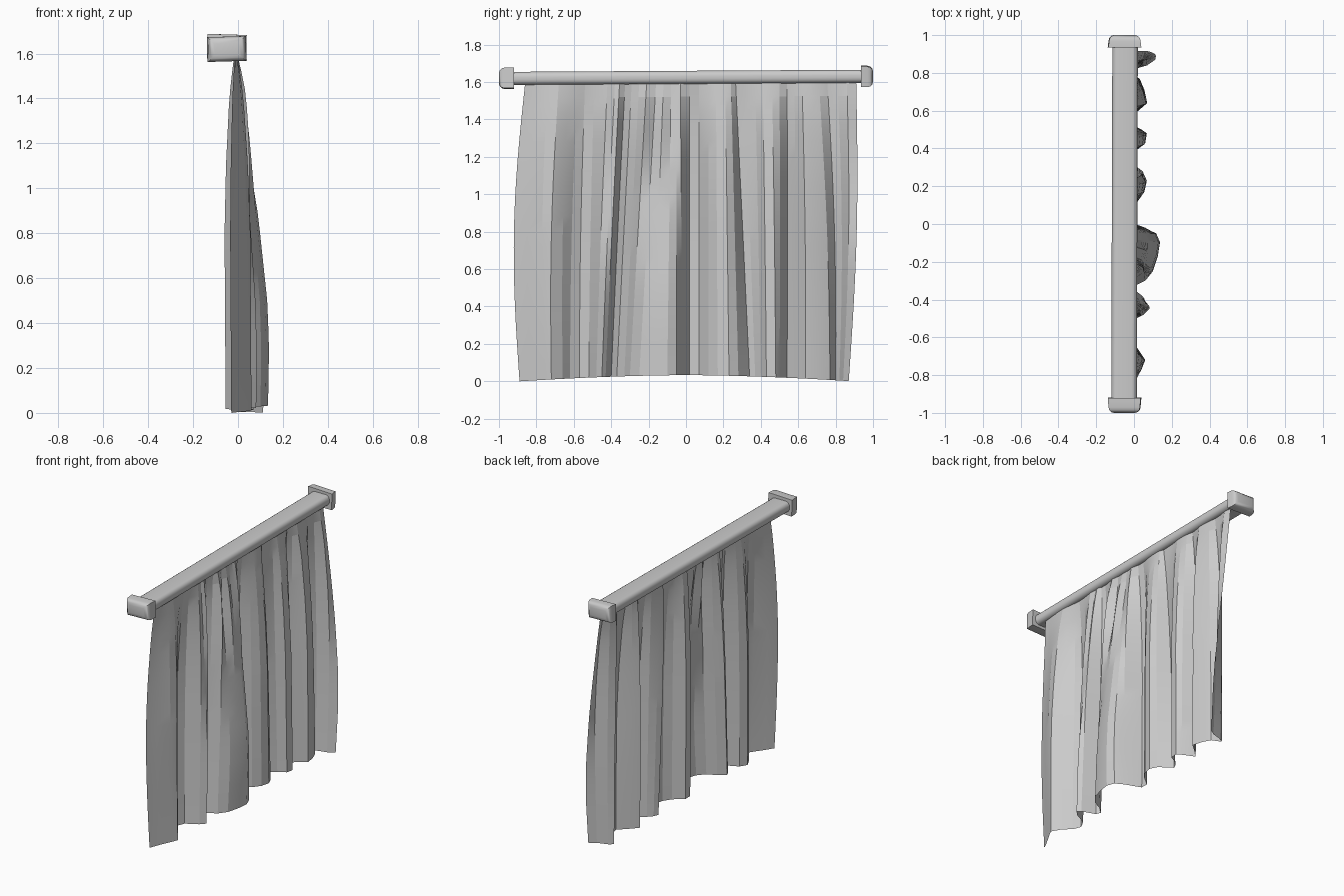
import bpy, bmesh, math
from mathutils import Matrix

if "Cube" in bpy.data.objects:
    bpy.data.objects.remove(bpy.data.objects["Cube"])


def finish(bm, name):
    bmesh.ops.recalc_face_normals(bm, faces=bm.faces)
    me = bpy.data.meshes.new(name)
    bm.to_mesh(me)
    bm.free()
    ob = bpy.data.objects.new(name, me)
    bpy.context.collection.objects.link(ob)
    return ob


def smooth(ob, angle):
    bpy.ops.object.select_all(action='DESELECT')
    ob.select_set(True)
    bpy.context.view_layer.objects.active = ob
    bpy.ops.object.shade_smooth_by_angle(angle=math.radians(angle))


def interp(table, t):
    for (a, va), (b, vb) in zip(table, table[1:]):
        if t <= b:
            return va + (vb - va) * max(0, (t - a) / (b - a))
    return table[-1][1]


# Flat rail with rounded long edges, slightly higher at the +y end
def make_rail():
    bm = bmesh.new()
    bmesh.ops.create_cube(bm, size=1, matrix=Matrix.Diagonal((0.135, 1.92, 0.07, 1)))
    edges = [e for e in bm.edges if abs(e.verts[0].co.y - e.verts[1].co.y) > 1]
    bmesh.ops.bevel(bm, geom=edges, offset=0.028, segments=4, profile=0.5, affect='EDGES')
    ob = finish(bm, "curtain_rail")
    ob.location = (-0.05, 0, 1.625)
    ob.rotation_euler = (0.006, 0, -0.003)
    smooth(ob, 40)


# End caps, narrowing towards the outer face
def make_cap(name, side, y0, y1, z):
    bm = bmesh.new()
    bmesh.ops.create_cube(bm, size=1, matrix=Matrix.Diagonal((0.175, y1 - y0, 0.11, 1)))
    outer = [e for e in bm.edges if all(v.co.y * side > 0 for v in e.verts)]
    bmesh.ops.bevel(bm, geom=outer, offset=0.03, segments=3, profile=0.5, affect='EDGES')
    for v in bm.verts:
        if v.co.y * side > 0:
            v.co.x *= 0.95
    ob = finish(bm, name)
    ob.location = (-0.05, (y0 + y1) / 2, z)
    ob.rotation_euler = (0.006, side * 0.03, 0)
    smooth(ob, 40)


# Fold columns: y at the top, y at the hem, x at the hem
FOLDS = [
    (-.86, -.89, -.03), (-.80, -.83, .00), (-.74, -.75, .045), (-.68, -.72, .06),
    (-.63, -.66, .02), (-.58, -.62, -.03), (-.54, -.57, -.055), (-.49, -.52, -.03),
    (-.42, -.48, .05), (-.38, -.45, .085), (-.355, -.43, .06), (-.325, -.40, -.03),
    (-.29, -.37, -.045), (-.25, -.33, .00), (-.21, -.30, .06), (-.16, -.25, .105),
    (-.12, -.18, .128), (-.08, -.10, .14), (-.05, -.05, .12), (-.03, -.02, .06),
    (.02, .02, -.045), (.07, .07, -.045), (.12, .12, .02), (.16, .17, .055),
    (.21, .23, .068), (.24, .28, .045), (.265, .34, -.035), (.31, .37, -.02),
    (.37, .40, .01), (.41, .43, .06), (.46, .48, .068), (.50, .50, .04),
    (.54, .54, -.04), (.58, .58, .00), (.62, .64, .07), (.66, .71, .055),
    (.71, .77, .03), (.755, .80, -.03), (.81, .82, .00), (.86, .84, .07), (.91, .87, .118),
]
SLOW = [(0, .95), (.3, 1), (.5, .95), (.85, .7), (1.1, .48), (1.4, .2), (1.6, 0)]
FAST = [(0, 1), (.8, 1), (1.1, .85), (1.4, .55), (1.52, .3), (1.6, .1)]
RIPPLE = [(0, 0), (.9, 0), (1.25, 1), (1.45, .9), (1.6, 0)]


# Gathered cloth hanging from the rail
def make_curtain():
    bm = bmesh.new()
    rows = 20
    grid = []
    for k, (yt, yb, xb) in enumerate(FOLDS):
        col = []
        hem = 0.033 * (1 - min(1, abs(yb) / .89) ** 1.7)
        top = 1.6 + 0.006 * yt
        # small gathers in the upper part of the wide central fold
        wave = .013 * (-1) ** k if -.22 < yt < -.07 else 0
        for i in range(rows + 1):
            t = i / rows
            z = hem + (top - hem) * t
            bow = math.sin(math.pi * t) * (yb / .89) ** 4
            y = yb + (yt - yb) * t + bow * (-.045 if yb < 0 else .025)
            amp = interp(SLOW if xb > .07 else FAST, z)
            x = xb * amp - .01 * t + wave * interp(RIPPLE, z)
            col.append(bm.verts.new((x, y, z)))
        grid.append(col)
    for a, b in zip(grid, grid[1:]):
        for i in range(rows):
            bm.faces.new((a[i], b[i], b[i + 1], a[i + 1]))
    ob = finish(bm, "curtain_cloth")
    smooth(ob, 12)


make_rail()
make_cap("left_end_cap", -1, -1.0, -0.92, 1.62)
make_cap("right_end_cap", 1, 0.935, 1.0, 1.63)
make_curtain()
